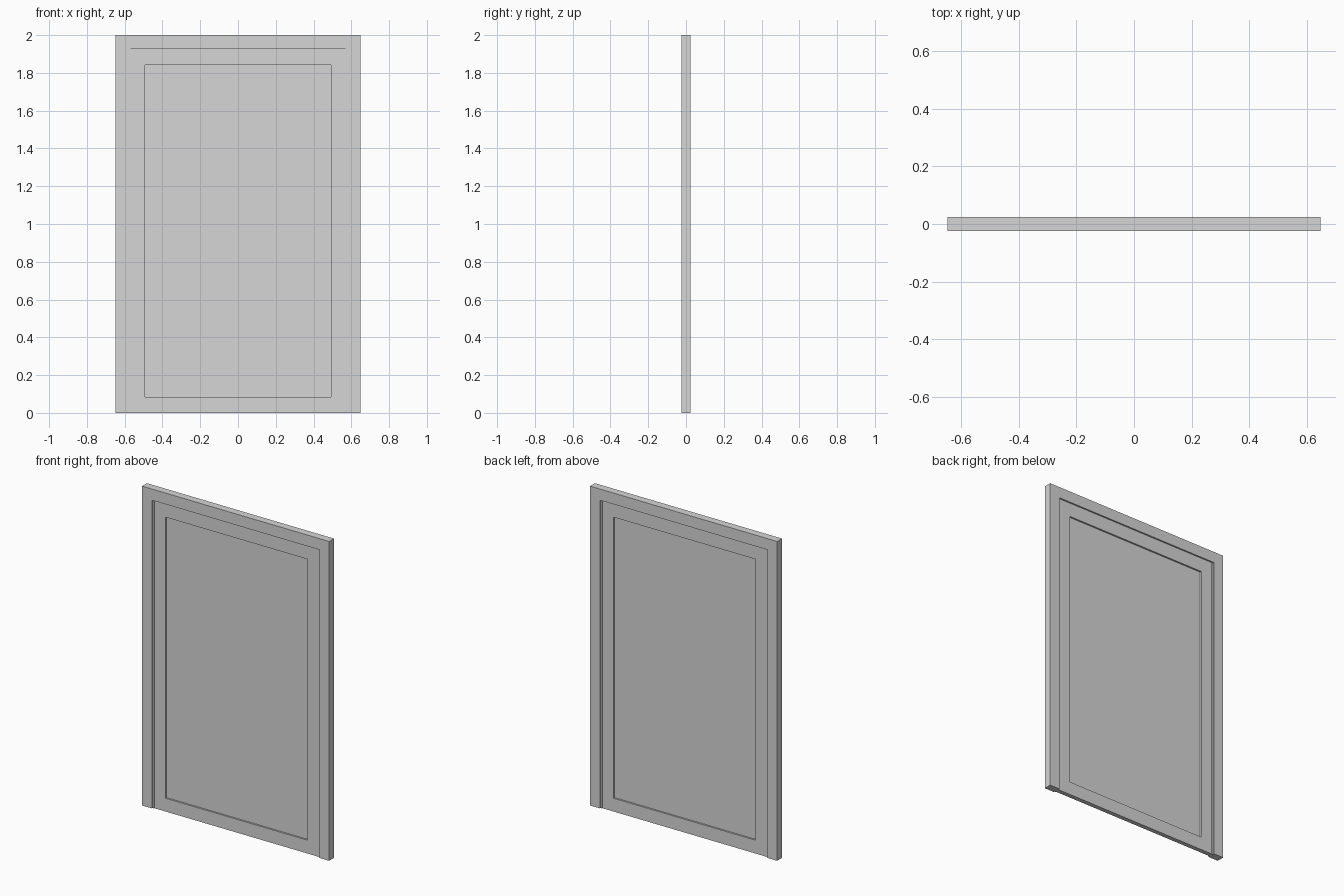
import bpy

cube = bpy.data.objects.get("Cube")
if cube:
    bpy.data.objects.remove(cube, do_unlink=True)

# Single light grey finish
grey = bpy.data.materials.new("light grey")
colour = (0.67, 0.67, 0.67, 1)
grey.diffuse_color = colour
grey.use_nodes = True
grey.node_tree.nodes["Principled BSDF"].inputs["Base Color"].default_value = colour

HALF_W, HEIGHT, DEPTH = 0.648, 2.0, 0.048
OPEN_W, OPEN_TOP = 0.58, 1.93          # frame opening
LEAF_W, LEAF_DEPTH = 0.57, 0.028       # door leaf
STOP_DEPTH = 0.034                     # strips beside the leaf
PANEL_W, PANEL_LOW, PANEL_TOP = 0.493, 0.083, 1.843
PANEL_DEPTH = 0.006


def add_object(name, verts, faces):
    mesh = bpy.data.meshes.new(name)
    mesh.from_pydata(verts, [], faces)
    mesh.materials.append(grey)
    obj = bpy.data.objects.new(name, mesh)
    bpy.context.collection.objects.link(obj)


def extrude_outline(name, outline, depth):
    """Solid from an x-z outline, centred on y = 0."""
    n = len(outline)
    verts = [(x, y, z) for y in (-depth / 2, depth / 2) for x, z in outline]
    faces = [list(range(n)), list(range(2 * n - 1, n - 1, -1))]
    faces += [(i, i + n, (i + 1) % n + n, (i + 1) % n) for i in range(n)]
    add_object(name, verts, faces)


def rectangle(left, right, low, top):
    return [(left, low), (right, low), (right, top), (left, top)]


def extrude_ring(name, outer, inner, depth):
    """Rectangular border with a rectangular hole."""
    verts = [(x, y, z) for y in (-depth / 2, depth / 2) for x, z in outer + inner]
    faces = []
    for i in range(4):
        j = (i + 1) % 4
        faces += [(i, j, j + 4, i + 4), (i + 12, j + 12, j + 8, i + 8),
                  (i, i + 8, j + 8, j), (i + 4, j + 4, j + 12, i + 12)]
    add_object(name, verts, faces)


# Three-sided door frame: two jambs and a head
extrude_outline("door_frame", [
    (-HALF_W, 0), (-OPEN_W, 0), (-OPEN_W, OPEN_TOP), (OPEN_W, OPEN_TOP),
    (OPEN_W, 0), (HALF_W, 0), (HALF_W, HEIGHT), (-HALF_W, HEIGHT)], DEPTH)

# Narrow strips closing the joint between leaf and jambs
extrude_outline("right_stop", rectangle(-OPEN_W, -LEAF_W, 0, OPEN_TOP), STOP_DEPTH)
extrude_outline("left_stop", rectangle(LEAF_W, OPEN_W, 0, OPEN_TOP), STOP_DEPTH)

# Door leaf: raised border around a recessed panel, alike on both sides
panel = rectangle(-PANEL_W, PANEL_W, PANEL_LOW, PANEL_TOP)
extrude_ring("door_border", rectangle(-LEAF_W, LEAF_W, 0, OPEN_TOP), panel, LEAF_DEPTH)
extrude_outline("door_panel", panel, PANEL_DEPTH)
